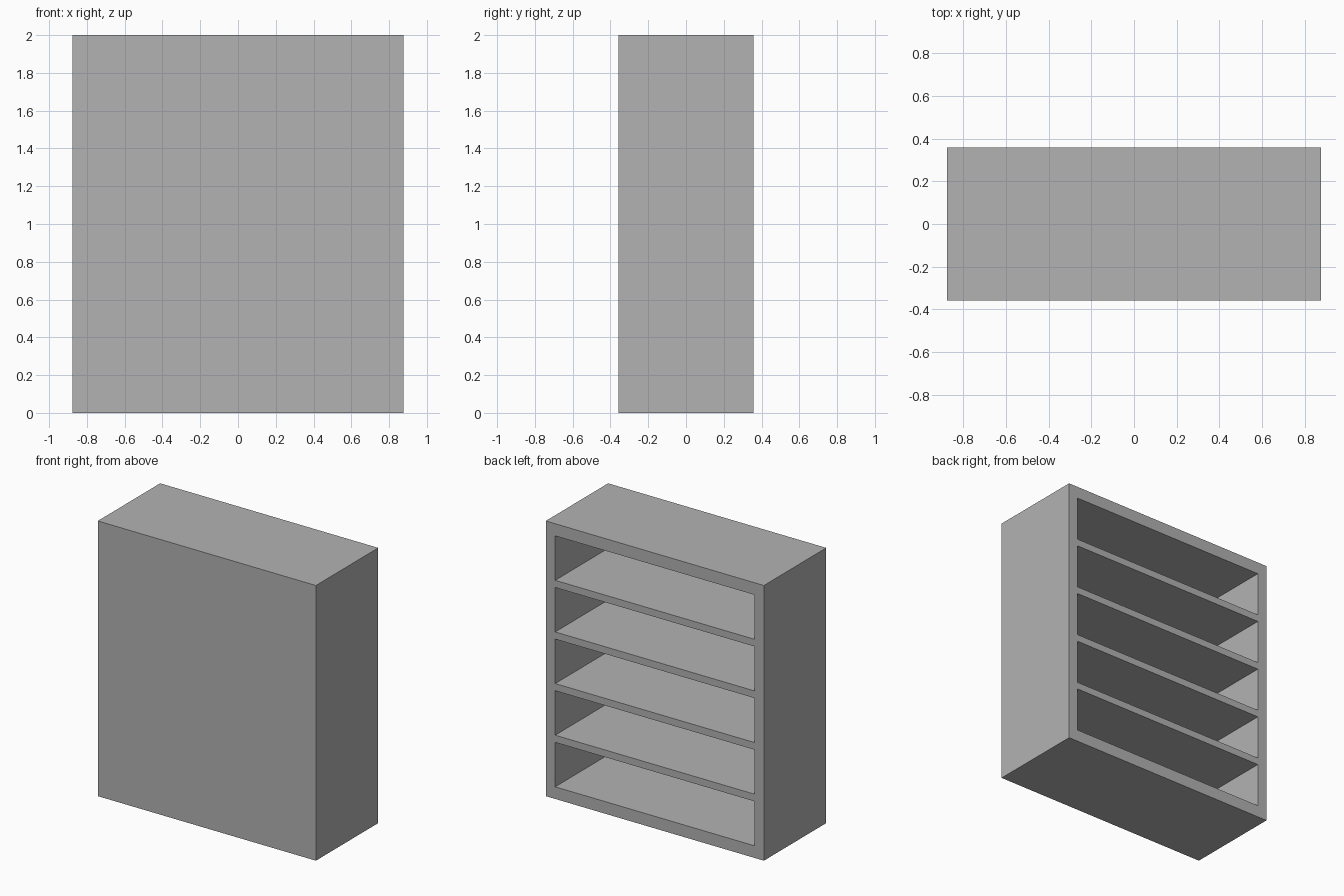
import bpy, bmesh
from mathutils import Vector

if "Cube" in bpy.data.objects:
    bpy.data.objects.remove(bpy.data.objects["Cube"])

# Overall size and board thicknesses
HALF_W, HALF_D, HEIGHT = 0.877, 0.358, 2.0
SIDE, RAIL, SHELF, PANEL = 0.076, 0.088, 0.052, 0.05
BAYS = 5
BAY_H = (HEIGHT - 2 * RAIL - (BAYS - 1) * SHELF) / BAYS

grey = bpy.data.materials.new("plain grey")
grey.diffuse_color = (0.448, 0.448, 0.448, 1)
grey.use_nodes = True
grey.node_tree.nodes["Principled BSDF"].inputs["Base Color"].default_value = grey.diffuse_color

# Grid lines of the open face: frame edges, bays and shelf edges
xs = [-HALF_W, -HALF_W + SIDE, HALF_W - SIDE, HALF_W]
zs = [0.0]
for i in range(BAYS):
    bottom = RAIL + i * (BAY_H + SHELF)
    zs += [bottom, bottom + BAY_H]
zs.append(HEIGHT)

bm = bmesh.new()
grid = [[bm.verts.new((x, HALF_D, z)) for x in xs] for z in zs]
bays = []
for r in range(len(zs) - 1):
    for c in range(len(xs) - 1):
        face = bm.faces.new((grid[r][c], grid[r + 1][c],
                             grid[r + 1][c + 1], grid[r][c + 1]))
        if c == 1 and r % 2 == 1:
            bays.append(face)

# Outer shell: sides, top, bottom and the closed front panel
rim = [e for e in bm.edges if e.is_boundary]
ext = bmesh.ops.extrude_edge_only(bm, edges=rim)["geom"]
bmesh.ops.translate(bm, vec=Vector((0, -2 * HALF_D, 0)),
                    verts=[g for g in ext if isinstance(g, bmesh.types.BMVert)])
bmesh.ops.contextual_create(
    bm, geom=[e for e in bm.edges if e.is_boundary])

# Recess each bay, leaving the front panel's thickness
for face in bays:
    new = bmesh.ops.extrude_discrete_faces(bm, faces=[face])["faces"][0]
    bmesh.ops.translate(bm, vec=Vector((0, PANEL - 2 * HALF_D, 0)),
                        verts=new.verts)

bmesh.ops.recalc_face_normals(bm, faces=bm.faces)
bmesh.ops.dissolve_limit(bm, angle_limit=0.01, verts=bm.verts, edges=bm.edges)
bmesh.ops.triangulate(bm, faces=[f for f in bm.faces if len(f.verts) > 4])

mesh = bpy.data.meshes.new("shelf_cabinet")
bm.to_mesh(mesh)
bm.free()
mesh.materials.append(grey)
cabinet = bpy.data.objects.new("shelf_cabinet", mesh)
bpy.context.collection.objects.link(cabinet)
